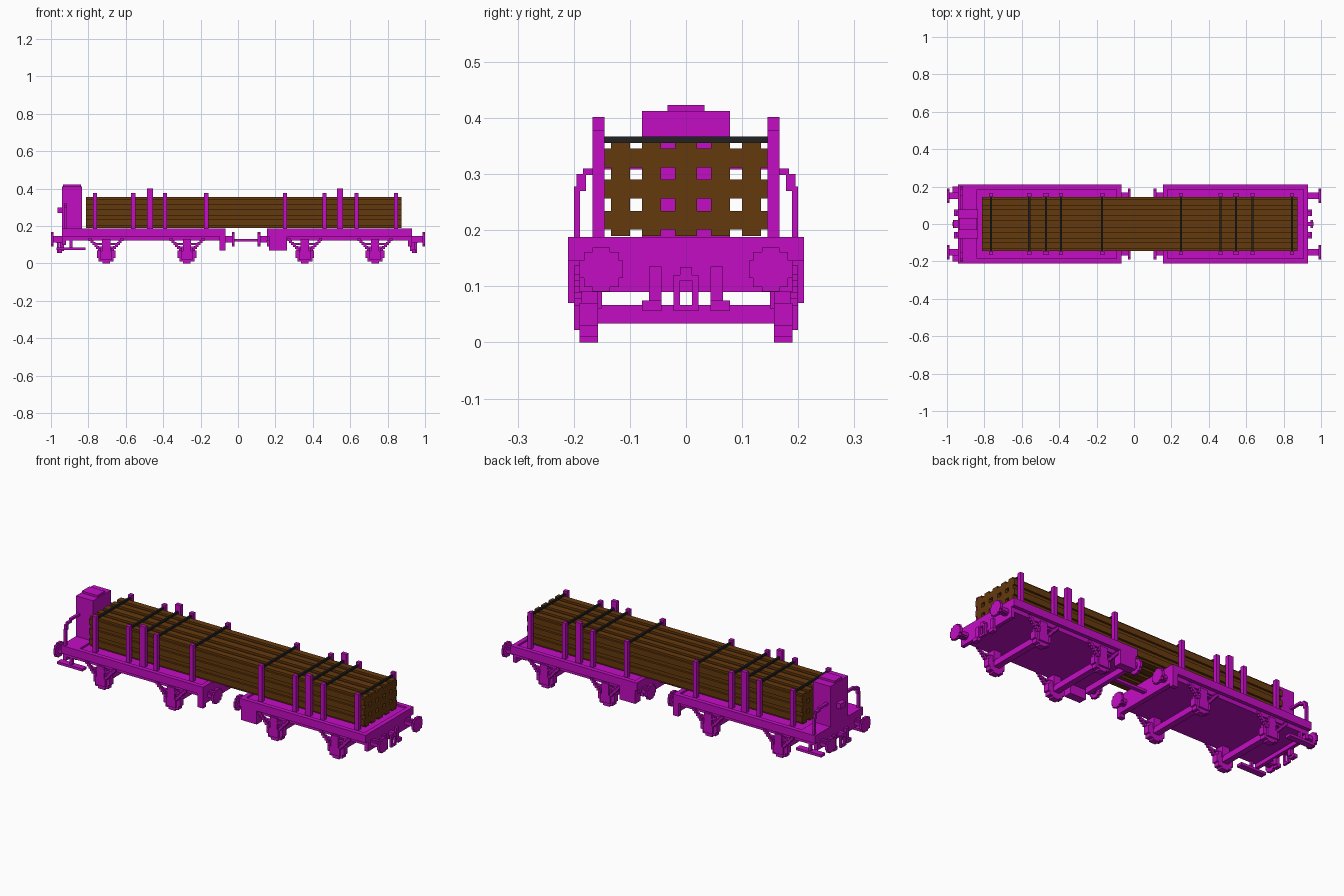
import bpy, bmesh
from mathutils import Vector

if "Cube" in bpy.data.objects:
    bpy.data.objects.remove(bpy.data.objects["Cube"])


def material(name, rgb):
    m = bpy.data.materials.new(name)
    m.use_nodes = True
    m.diffuse_color = (*rgb, 1)
    m.node_tree.nodes["Principled BSDF"].inputs["Base Color"].default_value = (*rgb, 1)
    return m


MAGENTA = material("magenta paint", (0.55, 0.004, 0.55))
WOOD = material("brown wood", (0.13, 0.041, 0.004))
BLACK = material("black strap", (0.015, 0.015, 0.015))


def finish(name, bm, mat):
    bmesh.ops.recalc_face_normals(bm, faces=bm.faces)
    mesh = bpy.data.meshes.new(name)
    bm.to_mesh(mesh)
    bm.free()
    mesh.materials.append(mat)
    obj = bpy.data.objects.new(name, mesh)
    bpy.context.collection.objects.link(obj)
    return obj


def boxes(name, spans, mat=MAGENTA):
    """One object made of boxes, each given as (x0, x1, y0, y1, z0, z1)."""
    bm = bmesh.new()
    for x0, x1, y0, y1, z0, z1 in spans:
        new = bmesh.ops.create_cube(bm, size=1)["verts"]
        bmesh.ops.scale(bm, verts=new, vec=(x1 - x0, y1 - y0, z1 - z0))
        bmesh.ops.translate(bm, verts=new, vec=((x0 + x1) / 2, (y0 + y1) / 2, (z0 + z1) / 2))
    return finish(name, bm, mat)


def both(spans):
    """Mirror boxes to the other side of the wagon."""
    return spans + [(a, b, -d, -c, e, f) for a, b, c, d, e, f in spans]


def stepped_prism(name, quarter, centre, size, axis, length, mat=MAGENTA):
    """Extrude a stair-stepped round outline along x or y from its centre."""
    points = list(quarter)
    for _ in range(3):
        quarter = [(-v, u) for u, v in quarter]
        points += quarter
    bm = bmesh.new()
    along = Vector((length, 0, 0)) if axis == "x" else Vector((0, length, 0))
    verts = []
    for u, v in points:
        offset = (0, u * size[0], v * size[1]) if axis == "x" else (u * size[0], 0, v * size[1])
        verts.append(bm.verts.new(Vector(centre) + Vector(offset)))
    face = bm.faces.new(verts)
    out = bmesh.ops.extrude_face_region(bm, geom=[face])["geom"]
    bmesh.ops.translate(bm, verts=[g for g in out if isinstance(g, bmesh.types.BMVert)], vec=along)
    return finish(name, bm, mat)


ROUND = [(1, 0.4), (0.8, 0.4), (0.8, 0.8), (0.4, 0.8), (0.4, 1)]
NOTCHED = [(1, 0.6), (0.6, 0.6), (0.6, 1)]

# Wagon decks with a raised rim and stepped sides
decks = {"left": (-0.94, -0.068), "right": (0.155, 0.93)}
for side, (a, b) in decks.items():
    boxes(side + "_deck", [(a, b, -0.19, 0.19, 0.122, 0.178)])
    boxes(side + "_deck_rim",
          both([(a, b, 0.185, 0.21, 0.145, 0.188)])
          + [(a, a + 0.025, -0.185, 0.185, 0.145, 0.188),
             (b - 0.025, b, -0.185, 0.185, 0.145, 0.188)])
    # Buffers at both ends of each wagon
    for end, s in ((a, -1), (b, 1)):
        reach = 0.06 if abs(end) > 0.9 else 0.05
        if side == "right" and s > 0:
            reach = 0.07
        for y in (-0.151, 0.151):
            stepped_prism(side + "_buffer_stem", ROUND, (end, y, 0.13), (0.018, 0.018), "x", s * reach)
            stepped_prism(side + "_buffer_head", ROUND, (end + s * (reach - 0.014), y, 0.13),
                          (0.039, 0.039), "x", s * 0.014)

# Beams and side boxes under the inner ends
boxes("left_inner_beam", [(-0.095, -0.068, -0.19, 0.19, 0.09, 0.13)]
      + both([(-0.1, -0.068, 0.185, 0.21, 0.07, 0.145)]))
boxes("right_inner_beam", [(0.155, 0.18, -0.15, 0.15, 0.09, 0.13)])
boxes("right_side_boxes", both([(0.165, 0.262, 0.165, 0.21, 0.07, 0.145)]))
boxes("end_beams", [(-0.94, -0.92, -0.19, 0.19, 0.1, 0.15), (0.91, 0.93, -0.19, 0.19, 0.09, 0.15)])

# Wheels, axles, axle boxes and stepped spring struts
for x in (-0.705, -0.273, 0.357, 0.733):
    for s in (-1, 1):
        stepped_prism("wheel", ROUND, (x, s * 0.157, 0.05), (0.05, 0.05), "y", s * 0.033)
    boxes("axle", [(x - 0.017, x + 0.017, -0.16, 0.16, 0.034, 0.067)])
    boxes("axle_boxes", both([(x - 0.03, x + 0.03, 0.188, 0.2, 0.022, 0.067),
                              (x - 0.022, x + 0.022, 0.15, 0.2, 0.06, 0.13)]))
    struts = []
    for i in range(6):
        for s in (-1, 1):
            c = x + s * (0.035 + 0.01 * i)
            struts.append((c - 0.008, c + 0.008, 0.185, 0.2, 0.066 + 0.011 * i, 0.082 + 0.011 * i))
    struts.append((x - 0.06, x + 0.06, 0.183, 0.198, 0.1, 0.109))
    boxes("spring_struts", both(struts))

# Stacked logs, three rows of five
for row in range(3):
    z = 0.19 + 0.0555 * (row + 0.5)
    for y, half in ((-0.117, 0.028), (-0.0612, 0.028), (0, 0.0333), (0.0612, 0.028), (0.117, 0.028)):
        stepped_prism("log", NOTCHED, (-0.812, y, z), (half, 0.0278), "x", 1.687, WOOD)

# Stakes and straps
for x in (-0.765, -0.56, -0.471, -0.39, -0.17, 0.252, 0.462, 0.545, 0.633, 0.844):
    tall = x in (-0.471, 0.545)
    w, top = (0.016, 0.402) if tall else (0.011, 0.378)
    boxes("stake_pair", both([(x - w, x + w, 0.145, 0.167, 0.17, top)]))
    boxes("strap", [(x - 0.0055, x + 0.0055, -0.146, 0.146, 0.355, 0.367)], BLACK)

# Brake cabinet at the left end
boxes("brake_cabinet", [(-0.94, -0.835, -0.078, 0.078, 0.17, 0.412),
                        (-0.935, -0.84, -0.033, 0.033, 0.412, 0.423),
                        (-0.965, -0.94, -0.022, 0.022, 0.27, 0.3)])
boxes("cabinet_platform", both([(-0.94, -0.84, 0.078, 0.2, 0.17, 0.188)]))

# Arched handrails and foot steps beside the cabinet
boxes("handrails", both([(-0.93, -0.915, 0.189, 0.2, 0.18, 0.278),
                         (-0.93, -0.915, 0.178, 0.195, 0.27, 0.3),
                         (-0.93, -0.915, 0.15, 0.184, 0.298, 0.31),
                         (-0.93, -0.915, 0.075, 0.155, 0.308, 0.32)]))
boxes("foot_steps", both([(-0.97, -0.815, 0.165, 0.2, 0.072, 0.086),
                          (-0.9, -0.885, 0.175, 0.19, 0.08, 0.13)]))

# Hooks and hoses at the outer ends
for name, end, s in (("left", -0.94, -1), ("right", 0.93, 1)):
    def span(d0, d1, *rest):
        return (*sorted((end + s * d0, end + s * d1)), *rest)
    boxes(name + "_hoses", both([span(-0.01, 0.013, 0.044, 0.066, 0.067, 0.135),
                                 span(0, 0.022, 0.044, 0.078, 0.056, 0.075)]))
    boxes(name + "_hook", [span(-0.01, 0.03, -0.011, 0.011, 0.11, 0.134),
                           span(0.015, 0.028, -0.011, 0.011, 0.056, 0.067)]
          + both([span(0.015, 0.028, 0.011, 0.022, 0.056, 0.12)]))

# Coupling bar between the wagons
boxes("coupling_bar", [(-0.07, 0.16, -0.011, 0.011, 0.118, 0.132)])
